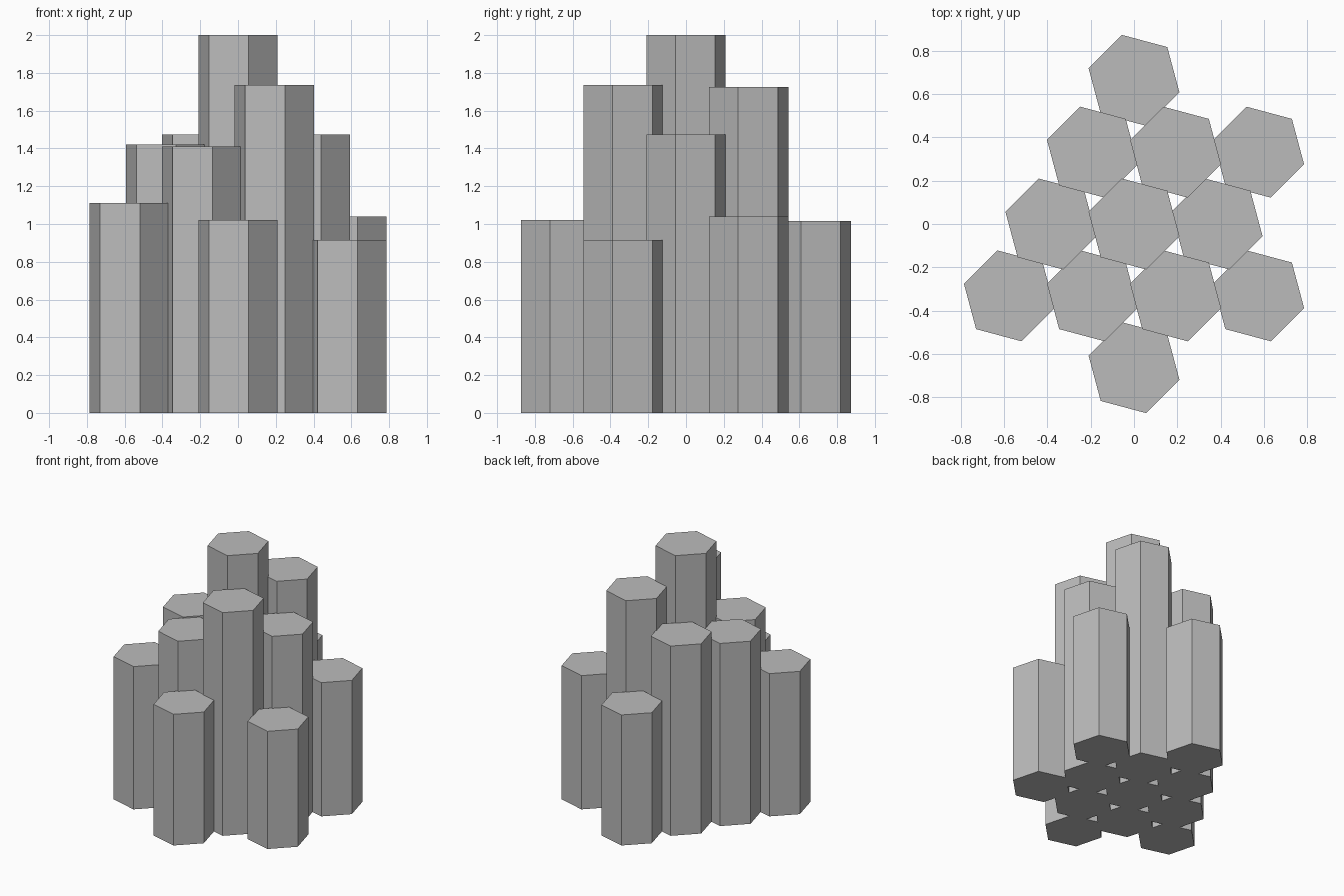
import bpy, math

if "Cube" in bpy.data.objects:
    bpy.data.objects.remove(bpy.data.objects["Cube"])

STEP = 0.384                     # spacing of the triangular lattice
ROW = 0.332                      # distance between rows
RADIUS = 0.2175                  # hexagon corner radius

stone = bpy.data.materials.new("grey stone")
stone.diffuse_color = (0.5, 0.5, 0.5, 1)
stone.use_nodes = True
stone.node_tree.nodes["Principled BSDF"].inputs["Base Color"].default_value = stone.diffuse_color

# rows from back to front: (row number, [(x in steps, height), ...])
rows = [
    (2, [(0, 1.015)]),
    (1, [(-0.5, 1.475), (0.5, 1.725), (1.5, 1.04)]),
    (0, [(-1, 1.42), (0, 2.0), (1, 1.475)]),
    (-1, [(-1.5, 1.11), (-0.5, 1.41), (0.5, 1.735), (1.5, 0.915)]),
    (-2, [(0, 1.02)]),
]


def column(x, y, height):
    """Six-sided stone column standing on the ground."""
    bpy.ops.mesh.primitive_cylinder_add(
        vertices=6, radius=RADIUS, depth=height, location=(x, y, height / 2),
        rotation=(0, 0, math.radians(-15 - 90)))
    ob = bpy.context.object
    ob.name = "basalt_column"
    ob.data.materials.append(stone)


for row, cells in rows:
    for step, height in cells:
        column(step * STEP, row * ROW, height)
